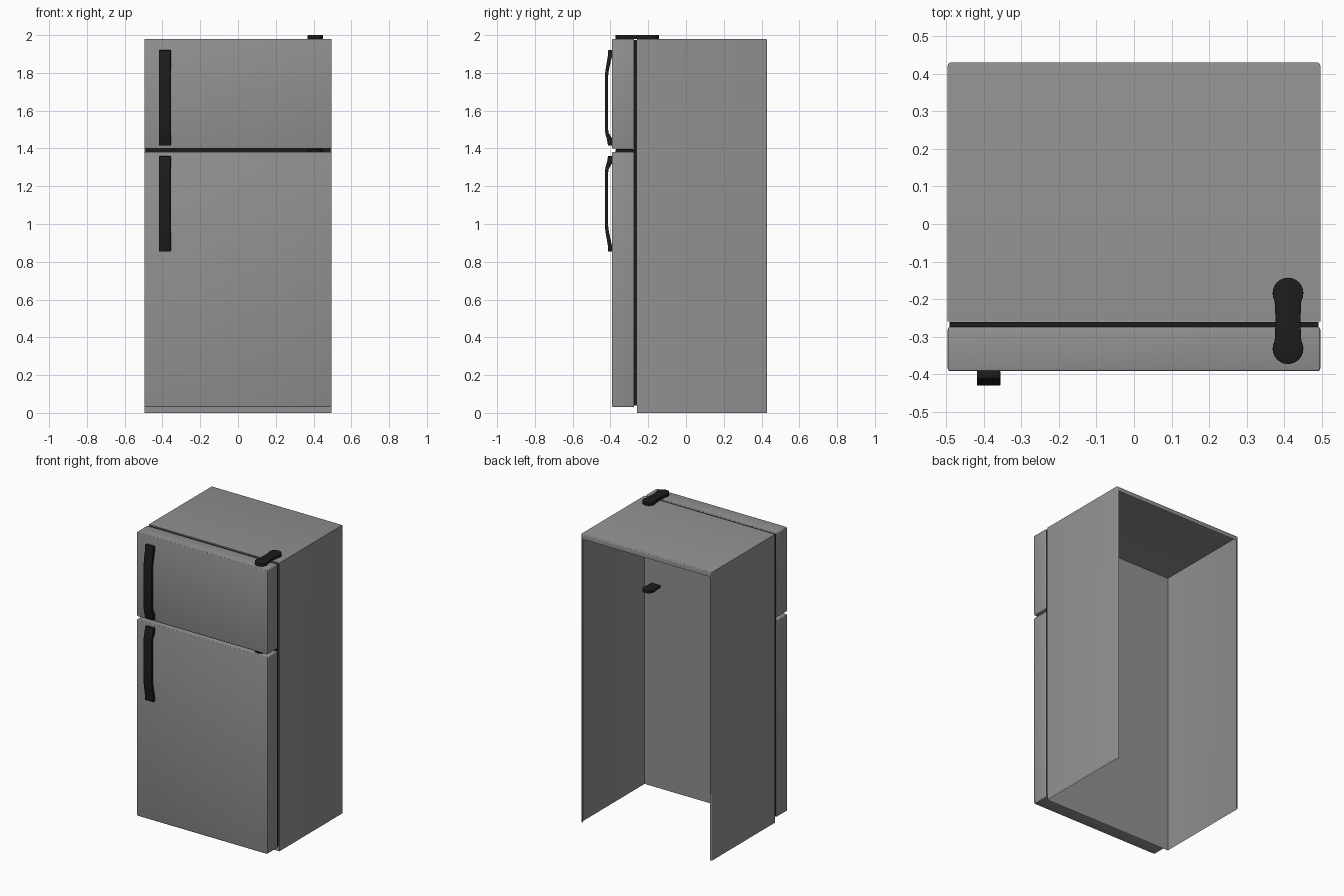
import bpy, bmesh, math
from mathutils import Matrix, Vector

if "Cube" in bpy.data.objects:
    bpy.data.objects.remove(bpy.data.objects["Cube"])


def material(name, rgb):
    m = bpy.data.materials.new(name)
    m.diffuse_color = (*rgb, 1)
    m.use_nodes = True
    m.node_tree.nodes["Principled BSDF"].inputs["Base Color"].default_value = m.diffuse_color
    return m


GREY = material("grey enamel", (0.285, 0.285, 0.285))
BLACK = material("black plastic", (0.0115, 0.0115, 0.0115))


def finish(bm, name, mat, bevel=0.0, segments=3, smooth=20):
    bmesh.ops.recalc_face_normals(bm, faces=bm.faces)
    me = bpy.data.meshes.new(name)
    bm.to_mesh(me)
    bm.free()
    ob = bpy.data.objects.new(name, me)
    bpy.context.collection.objects.link(ob)
    me.materials.append(mat)
    bpy.ops.object.select_all(action='DESELECT')
    ob.select_set(True)
    bpy.context.view_layer.objects.active = ob
    if bevel:
        mod = ob.modifiers.new("rounding", 'BEVEL')
        mod.width, mod.segments = bevel, segments
        mod.limit_method = 'ANGLE'
        bpy.ops.object.modifier_apply(modifier=mod.name)
    bpy.ops.object.shade_smooth_by_angle(angle=math.radians(smooth))
    return ob


def box_bm(lo, hi):
    bm = bmesh.new()
    lo, hi = Vector(lo), Vector(hi)
    mat = Matrix.Translation((lo + hi) / 2) @ Matrix.Diagonal((*(hi - lo), 1))
    bmesh.ops.create_cube(bm, size=1, matrix=mat)
    return bm


def prism(points, offset):
    """Extrude a closed outline of 3D points along offset."""
    bm = bmesh.new()
    face = bm.faces.new([bm.verts.new(p) for p in points])
    ext = bmesh.ops.extrude_face_region(bm, geom=[face], use_keep_orig=True)
    moved = [g for g in ext['geom'] if isinstance(g, bmesh.types.BMVert)]
    bmesh.ops.translate(bm, verts=moved, vec=offset)
    return bm


W = 0.496

# Cabinet: thin shell, open at the back and underneath, with a small rear lip
bm = box_bm((-W, -0.259, 0), (W, 0.43, 1.98))
rear = [e for e in bm.edges if all(v.co.y > 0.4 for v in e.verts)
        and any(v.co.z > 1 for v in e.verts)]
bmesh.ops.bevel(bm, geom=rear, offset=0.009, segments=3, profile=0.5, affect='EDGES')
bm.normal_update()
bmesh.ops.delete(bm, geom=[f for f in bm.faces if f.normal.z < -0.9], context='FACES_ONLY')
back = max((f for f in bm.faces if f.normal.y > 0.99), key=lambda f: f.calc_area())
bmesh.ops.inset_region(bm, faces=[back], thickness=0.006, use_boundary=True)
for v in back.verts:
    if v.co.z < 0.1:
        v.co.z = 0
    else:
        v.co.z -= 0.02
bmesh.ops.delete(bm, geom=[back], context='FACES_ONLY')
bmesh.ops.delete(bm, geom=[f for f in bm.faces if f.calc_area() < 1e-7], context='FACES_ONLY')
finish(bm, "cabinet", GREY)

# Doors and the dark seal between them and the cabinet
finish(box_bm((-W, -0.392, 0.03), (W, -0.274, 1.381)), "lower_door", GREY, 0.007)
finish(box_bm((-W, -0.392, 1.4), (W, -0.274, 1.98)), "upper_door", GREY, 0.007)
finish(box_bm((-0.491, -0.275, 0.038), (0.491, -0.2605, 1.973)), "door_seal", BLACK)

# Handles: bowed strips, mirrored about the gap between the doors
GAP = 1.387
outer = [(0.028, -0.413), (0.06, -0.418), (0.085, -0.426), (0.115, -0.43),
         (0.39, -0.43), (0.43, -0.426), (0.50, -0.414), (0.533, -0.412)]
inner = [(0.533, -0.391), (0.505, -0.391), (0.43, -0.408), (0.39, -0.413),
         (0.12, -0.413), (0.095, -0.409), (0.065, -0.391), (0.028, -0.391)]
for name, side in (("upper_handle", 1), ("lower_handle", -1)):
    pts = [(-0.418, y, GAP + side * d) for d, y in outer + inner]
    finish(prism(pts, (0.062, 0, 0)), name, BLACK, 0.002, 2, 30)


# Hinges: dog-bone plates, round ends with a narrower waist
def hinge(name, z0, z1):
    cx, cy, half, r = 0.41, -0.258, 0.074, 0.041
    top = []
    for i in range(17):
        a = math.radians(-30 + 240 * i / 16)
        top.append((r * math.cos(a), half + r * math.sin(a)))
    outline = top + [(-0.033, 0)] + [(-x, -y) for x, y in top] + [(0.033, 0)]
    pts = [(cx + x, cy + y, z0) for x, y in outline]
    finish(prism(pts, (0, 0, z1 - z0)), name, BLACK, 0.002, 2, 30)


hinge("top_hinge", 1.979, 2.0)
hinge("middle_hinge", 1.378, 1.396)
